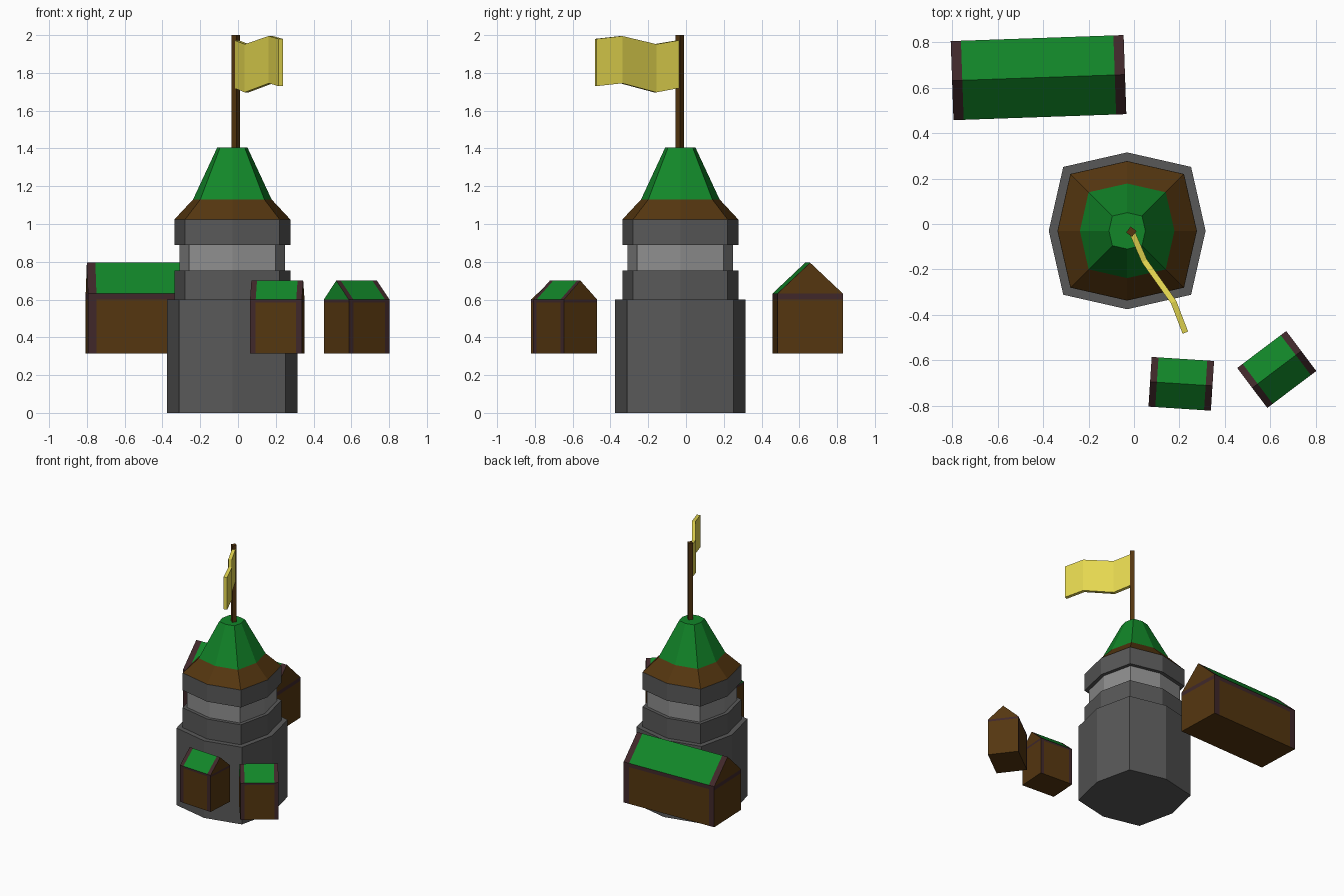
import bpy, bmesh, math
from mathutils import Vector

cube = bpy.data.objects.get("Cube")
if cube:
    bpy.data.objects.remove(cube, do_unlink=True)


def material(name, rgb):
    m = bpy.data.materials.new(name)
    m.use_nodes = True
    m.diffuse_color = (*rgb, 1)
    m.node_tree.nodes["Principled BSDF"].inputs["Base Color"].default_value = (*rgb, 1)
    return m


GREEN = material("roof green", (0.006, 0.24, 0.022))
BROWN = material("wood brown", (0.09, 0.037, 0.005))
STONE = material("stone grey", (0.098, 0.098, 0.098))
PALE = material("pale stone", (0.27, 0.27, 0.27))
TRIM = material("dark trim", (0.051, 0.021, 0.023))
YELLOW = material("flag yellow", (0.78, 0.68, 0.08))


def finish(name, bm, mats, location=(0, 0, 0), turn=0):
    bmesh.ops.recalc_face_normals(bm, faces=bm.faces)
    mesh = bpy.data.meshes.new(name)
    bm.to_mesh(mesh)
    bm.free()
    for m in mats:
        mesh.materials.append(m)
    ob = bpy.data.objects.new(name, mesh)
    ob.location = location
    ob.rotation_euler.z = math.radians(turn)
    bpy.context.collection.objects.link(ob)
    return ob


def loft(bm, sections):
    """Join closed sections with quads and cap both ends."""
    rows = [[bm.verts.new(p) for p in s] for s in sections]
    n = len(rows[0])
    for a, b in zip(rows, rows[1:]):
        for i in range(n):
            j = (i + 1) % n
            bm.faces.new((a[i], a[j], b[j], b[i]))
    return rows


def octagon(r, z):
    """Eight corners, the diagonal ones pushed outward."""
    d = r * 0.815
    return [(r, 0, z), (d, d, z), (0, r, z), (-d, d, z),
            (-r, 0, z), (-d, -d, z), (0, -r, z), (d, -d, z)]


def tower_part(name, profile, mats, split=None):
    bm = bmesh.new()
    rows = loft(bm, [octagon(r, z) for r, z in profile])
    bm.faces.new(rows[0])
    bm.faces.new(rows[-1])
    for f in bm.faces:
        if split and f.calc_center_median().z > split:
            f.material_index = 1
    return finish(name, bm, mats, (-0.03, -0.03, 0))


# Tower, from the ground up
tower_part("tower_base", [(0.345, 0), (0.345, 0.60)], [STONE])
tower_part("tower_lower_ring", [(0.307, 0.60), (0.307, 0.755)], [STONE])
tower_part("tower_pale_band", [(0.28, 0.755), (0.28, 0.89)], [PALE])
tower_part("tower_upper_ring", [(0.307, 0.89), (0.307, 1.025)], [STONE])
tower_part("tower_roof", [(0.306, 1.025), (0.208, 1.13), (0.08, 1.405)], [BROWN, GREEN], 1.13)

# Flag pole
bpy.ops.mesh.primitive_cylinder_add(vertices=4, radius=0.023, depth=0.61,
                                    location=(-0.012, -0.034, 1.695),
                                    rotation=(0, 0, math.radians(8)))
pole = bpy.context.object
pole.name = "flag_pole"
pole.data.materials.append(BROWN)

# Waving flag: path points with bottom and top heights
path = [(-0.008, -0.038, 1.72, 1.973), (0.046, -0.163, 1.697, 1.952),
        (0.174, -0.343, 1.745, 1.995), (0.226, -0.478, 1.73, 1.98)]
sections = []
for i, (x, y, low, high) in enumerate(path):
    before, after = path[max(i - 1, 0)], path[min(i + 1, len(path) - 1)]
    side = Vector((before[1] - after[1], after[0] - before[0])).normalized() * 0.013
    sections.append([(x + side.x, y + side.y, low), (x - side.x, y - side.y, low),
                     (x - side.x, y - side.y, high), (x + side.x, y + side.y, high)])
bm = bmesh.new()
rows = loft(bm, sections)
bm.faces.new(rows[0])
bm.faces.new(rows[-1])
finish("flag", bm, [YELLOW])


def house(name, x, y, turn, length, width, eave, ridge, strip, band, green_gable=False):
    """Gabled house with dark end strips and a dark band below the eaves."""
    h, w, floor = length / 2, width / 2, 0.315
    outline = [(-w, floor), (w, floor), (w, eave - band), (w, eave),
               (0, ridge), (-w, eave), (-w, eave - band)]
    bm = bmesh.new()
    rows = loft(bm, [[(s, a, b) for a, b in outline]
                     for s in (-h, strip - h, h - strip, h)])
    for f in bm.faces:
        c = f.calc_center_median()
        if c.z < floor + 0.001:
            f.material_index = 0
        elif abs(c.x) > h - strip or eave - band < c.z < eave:
            f.material_index = 1
        elif c.z > eave:
            f.material_index = 2
    # Gable walls
    for row in (rows[0], rows[-1]):
        bm.faces.new((row[0], row[1], row[2], row[6]))
        bm.faces.new((row[6], row[2], row[3], row[5])).material_index = 1
        gable = bm.faces.new((row[5], row[3], row[4]))
        if green_gable and row is rows[0]:
            gable.material_index = 2
    finish(name, bm, [BROWN, TRIM, GREEN], (x, y, 0), turn)


house("long_house", -0.42, 0.644, 2, 0.761, 0.348, 0.631, 0.795, 0.045, 0.03)
house("small_house_right", 0.208, -0.703, -3.7, 0.275, 0.219, 0.60, 0.70, 0.03, 0.016, True)
house("small_house_left", 0.628, -0.64, 37, 0.27, 0.22, 0.60, 0.70, 0.03, 0.016, True)
